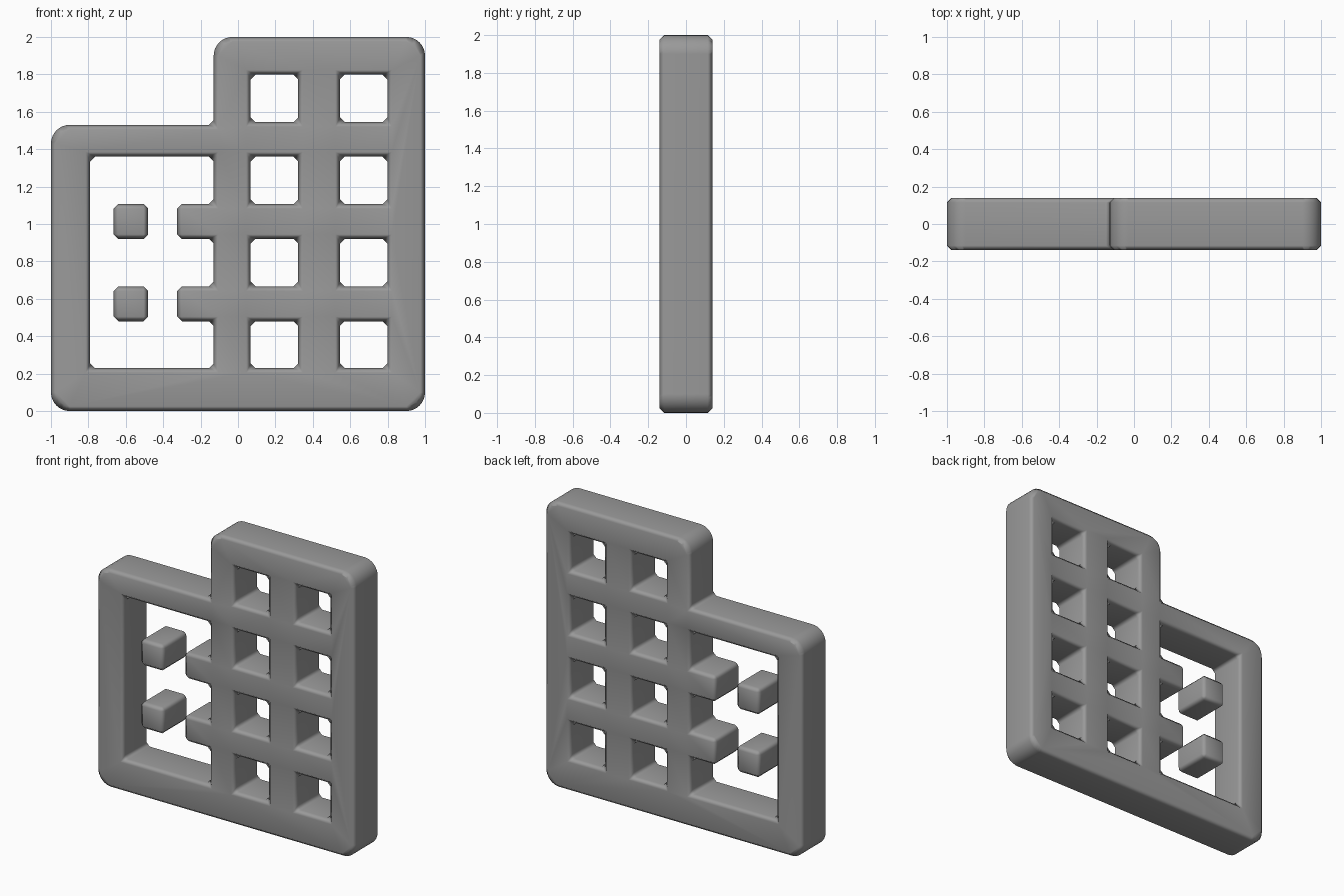
import bpy, bmesh
from math import sin, cos, pi
from mathutils import Vector

if "Cube" in bpy.data.objects:
    bpy.data.objects.remove(bpy.data.objects["Cube"])

HALF = 0.14      # half thickness
BEVEL = 0.025    # chamfered rim, also the size of small corners
BIG = 0.1        # radius of the outer corners

grey = bpy.data.materials.new("dark_grey")
grey.diffuse_color = (0.32, 0.32, 0.32, 1)
grey.use_nodes = True
grey.node_tree.nodes["Principled BSDF"].inputs["Base Color"].default_value = grey.diffuse_color


def ring(corners, inset):
    """Rounded right-angled loop, moved into the material by inset."""
    pts = []
    n = len(corners)
    for i, (x, z, radius) in enumerate(corners):
        p = Vector((x, z))
        d1 = (p - Vector(corners[i - 1][:2])).normalized()
        d2 = (Vector(corners[(i + 1) % n][:2]) - p).normalized()
        p += (Vector((-d1.y, d1.x)) + Vector((-d2.y, d2.x))) * inset
        r = max(radius - inset, 0)
        c = p + (d2 - d1) * r
        steps = 8 if radius > BEVEL else 1
        for k in range(steps + 1):
            t = pi / 2 * k / steps
            pts.append(c + (d1 * sin(t) - d2 * cos(t)) * r)
    return pts


def plate(name, loops):
    """Thick plate with soft chamfered rims; holes run clockwise."""
    bm = bmesh.new()
    profile = [(BEVEL, -HALF), (0, BEVEL - HALF), (0, HALF - BEVEL), (BEVEL, HALF)]
    for corners in loops:
        rings = [[bm.verts.new((p.x, y, p.y)) for p in ring(corners, o)]
                 for o, y in profile]
        for a, b in zip(rings, rings[1:]):
            for i in range(len(a)):
                bm.faces.new((a[i - 1], a[i], b[i], b[i - 1]))
    bmesh.ops.remove_doubles(bm, verts=bm.verts[:], dist=1e-5)
    # front and back faces
    for y in (-HALF, HALF):
        rim = [e for e in bm.edges if all(abs(v.co.y - y) < 1e-5 for v in e.verts)]
        bmesh.ops.triangle_fill(bm, edges=rim, use_beauty=True,
                                normal=(0, 1 if y > 0 else -1, 0))
    bmesh.ops.recalc_face_normals(bm, faces=bm.faces[:])
    mesh = bpy.data.meshes.new(name)
    bm.to_mesh(mesh)
    bm.free()
    mesh.materials.append(grey)
    ob = bpy.data.objects.new(name, mesh)
    bpy.context.collection.objects.link(ob)
    bpy.ops.object.select_all(action='DESELECT')
    ob.select_set(True)
    bpy.context.view_layer.objects.active = ob
    bpy.ops.object.shade_smooth_by_angle(angle=0.9)
    ob.modifiers.new("even_shading", 'WEIGHTED_NORMAL').keep_sharp = True
    return ob


def rect(x0, x1, z0, z1):
    return [(x0, z0, BEVEL), (x1, z0, BEVEL), (x1, z1, BEVEL), (x0, z1, BEVEL)]


# outer silhouette: low wing on the left, tower on the right
outline = [(-1, 0, BIG), (1, 0, BIG), (1, 2, BIG), (-0.13, 2, BIG),
           (-0.13, 1.53, BEVEL), (-1, 1.53, BIG)]

# tower windows
rows = [(0.23, 0.48), (0.667, 0.92), (1.107, 1.36), (1.545, 1.798)]
windows = [rect(x0, x1, z0, z1)[::-1]
           for x0, x1 in ((0.068, 0.322), (0.545, 0.798)) for z0, z1 in rows]

# wing opening with two stubs reaching in from the tower
bars = [(0.48, 0.667), (0.92, 1.107)]
opening = [(-0.79, 0.23), (-0.79, 1.36), (-0.13, 1.36)]
for z0, z1 in reversed(bars):
    opening += [(-0.13, z1), (-0.325, z1), (-0.325, z0), (-0.13, z0)]
opening.append((-0.13, 0.23))

plate("building_front", [outline, [(x, z, BEVEL) for x, z in opening]] + windows)

# floating blocks inside the wing
for label, (z0, z1) in zip(("lower_block", "upper_block"), bars):
    plate(label, [rect(-0.665, -0.48, z0, z1)])
